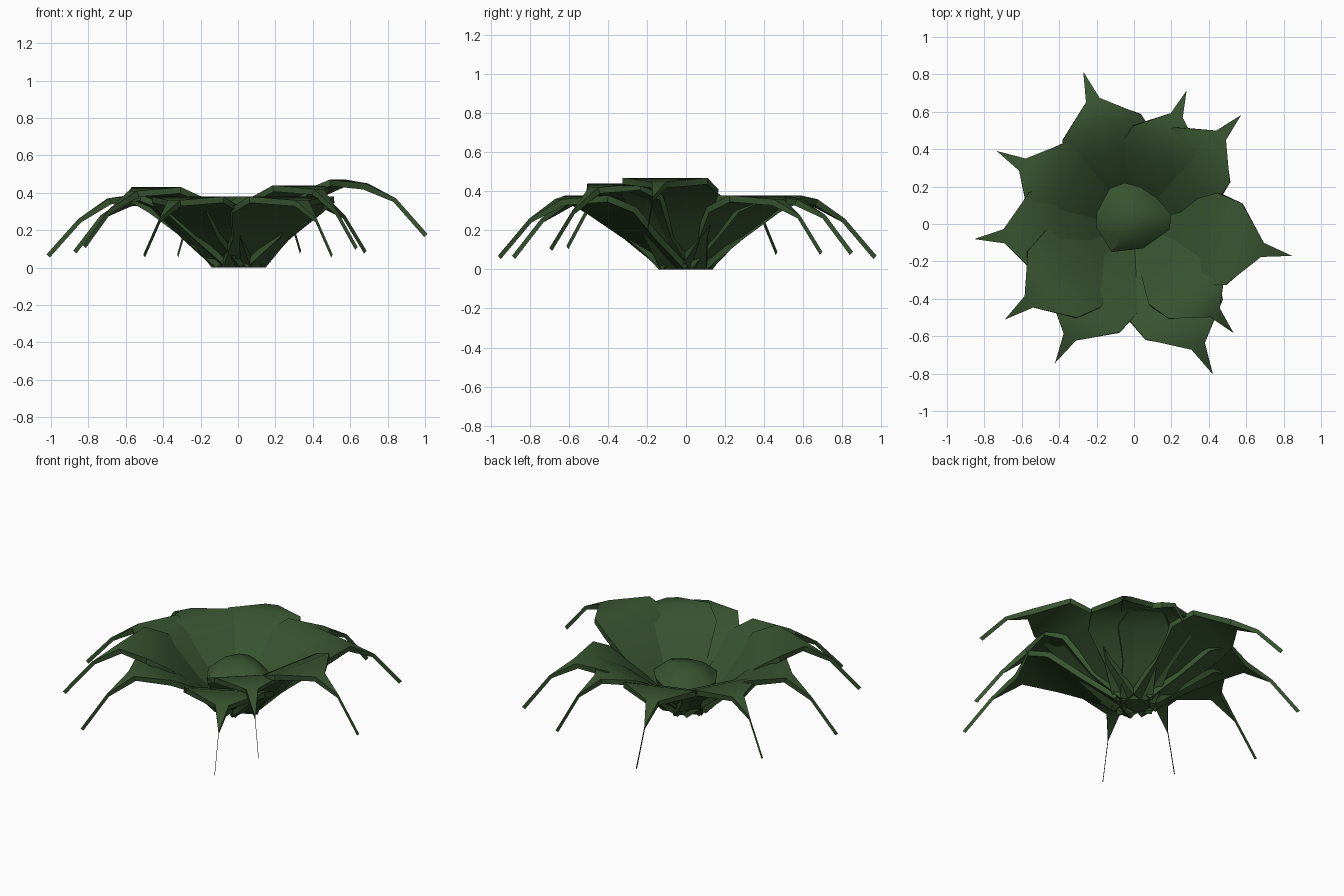
import bpy, bmesh, math
from mathutils import Vector

if "Cube" in bpy.data.objects:
    bpy.data.objects.remove(bpy.data.objects["Cube"])

green = bpy.data.materials.new("dark leaf green")
green.diffuse_color = (0.039, 0.088, 0.029, 1)
green.use_nodes = True
green.node_tree.nodes["Principled BSDF"].inputs["Base Color"].default_value = green.diffuse_color


def finish(bm, name):
    bmesh.ops.remove_doubles(bm, verts=bm.verts, dist=0.0001)
    bmesh.ops.recalc_face_normals(bm, faces=bm.faces)
    me = bpy.data.meshes.new(name)
    bm.to_mesh(me)
    bm.free()
    me.materials.append(green)
    ob = bpy.data.objects.new(name, me)
    bpy.context.collection.objects.link(ob)
    bpy.ops.object.select_all(action='DESELECT')
    ob.select_set(True)
    bpy.context.view_layer.objects.active = ob
    bpy.ops.object.shade_smooth_by_angle(angle=math.radians(40))
    return ob


def leaf(name, angle, reach, top, drop):
    """Broad thick blade that narrows to a spine and ends in a flat upright needle."""
    s = reach / 0.85
    prof = [(0.05, 0.02, 0.12), (0.23, 0.18, 0.16), (0.40, top - 0.06, 0.25),
            (0.54, top, 0.22), (0.695, top - 0.02, 0.038),
            (0.855, drop + 0.19, 0.0), (1.025, drop, 0.0)]
    pts = [Vector((r * s, z)) for r, z, w in prof]
    a = math.radians(angle)
    out = Vector((math.cos(a), math.sin(a), 0))
    side = Vector((-math.sin(a), math.cos(a), 0))
    bm = bmesh.new()
    rings = []
    for i, p in enumerate(pts):
        d = (pts[min(i + 1, 6)] - pts[max(i - 1, 0)]).normalized()
        n = Vector((-d.y, d.x)) * (0.034 if i < 5 else 0.024)
        q = p - n
        w = prof[i][2] * s
        ring = []
        for c, k in ((p, 1), (p, -1), (q, -1), (q, 1)):
            co = out * c.x + side * (k * w)
            ring.append(bm.verts.new((co.x, co.y, max(c.y, 0))))
        rings.append(ring)
    for i in range(6):
        for j in range(4):
            # the needle is a single upright strip
            if i == 5 and j != 1:
                continue
            k = (j + 1) % 4
            bm.faces.new((rings[i][j], rings[i][k], rings[i + 1][k], rings[i + 1][j]))
    bm.faces.new(rings[0])
    finish(bm, name)


# Rosette: angle, horizontal reach of the spine, crest height, needle height
leaves = [(108.4, 0.854, 0.38, 0.07), (68.5, 0.763, 0.38, 0.09),
          (45.5, 0.813, 0.38, 0.09), (-11.4, 0.857, 0.47, 0.18),
          (-47.6, 0.786, 0.44, 0.11), (-62.3, 0.903, 0.38, 0.07),
          (-119.6, 0.85, 0.38, 0.07), (-143.5, 0.855, 0.43, 0.12),
          (-174.6, 0.853, 0.39, 0.07), (152.0, 0.827, 0.38, 0.09)]
for i, spec in enumerate(leaves):
    leaf(f"leaf_{i + 1}", *spec)

# Irregular domed bud in the middle, on a narrow foot
outline = [(0.20, 0.05), (0.12, 0.14), (0.03, 0.20), (-0.05, 0.22), (-0.13, 0.19),
           (-0.20, 0.06), (-0.20, -0.02), (-0.12, -0.15), (0.05, -0.13), (0.19, -0.03)]
bm = bmesh.new()
rings = [[bm.verts.new((x * f, y * f + 0.02 * (1 - f), z)) for x, y in outline]
         for f, z in ((0.4, 0.0), (0.95, 0.18), (1.0, 0.215), (0.6, 0.285))]
n = len(outline)
for a, b in zip(rings, rings[1:]):
    for k in range(n):
        m = (k + 1) % n
        bm.faces.new((a[k], a[m], b[m], b[k]))
bm.faces.new(rings[0])
tip = bm.verts.new((-0.01, 0.04, 0.31))
for k in range(n):
    bm.faces.new((rings[-1][k], rings[-1][(k + 1) % n], tip))
finish(bm, "center_bud")
